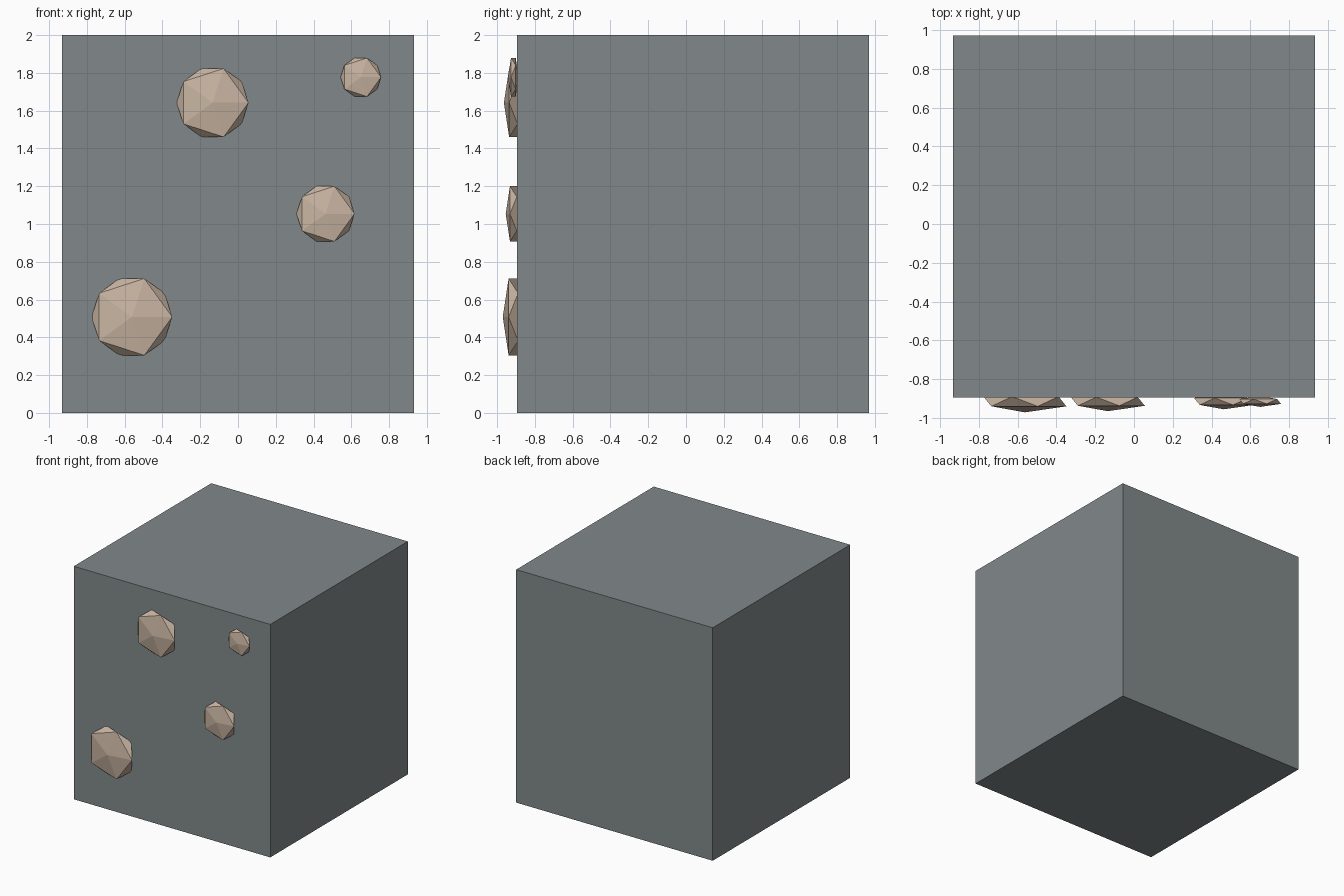
import bpy, math

if "Cube" in bpy.data.objects:
    bpy.data.objects.remove(bpy.data.objects["Cube"])


def material(name, colour):
    m = bpy.data.materials.new(name)
    m.diffuse_color = (*colour, 1)
    m.use_nodes = True
    m.node_tree.nodes["Principled BSDF"].inputs["Base Color"].default_value = m.diffuse_color
    return m


stone = material("slate_grey", (0.22, 0.25, 0.255))
sand = material("sand", (0.58, 0.46, 0.36))

# Stone block, set back so the nuggets complete the overall depth
bpy.ops.mesh.primitive_cube_add(size=1, location=(0, 0.0375, 1))
block = bpy.context.object
block.name = "stone_block"
block.scale = (1.866, 1.865, 2)
block.data.materials.append(stone)


# Flattened icosahedron nugget with one apex facing the front
def nugget(name, x, z, r):
    bpy.ops.mesh.primitive_ico_sphere_add(
        subdivisions=1, radius=r, location=(x, -0.914, z),
        rotation=(math.radians(90), 0, 0))
    o = bpy.context.object
    o.name = name
    o.scale = (1, 1, 0.235)
    o.data.materials.append(sand)


# Four ore nuggets on the front face
for i, (x, z, r) in enumerate([(-0.562, 0.508, 0.239), (-0.135, 1.642, 0.213),
                               (0.463, 1.054, 0.172), (0.65, 1.777, 0.12)]):
    nugget(f"ore_nugget_{i + 1}", x, z, r)
